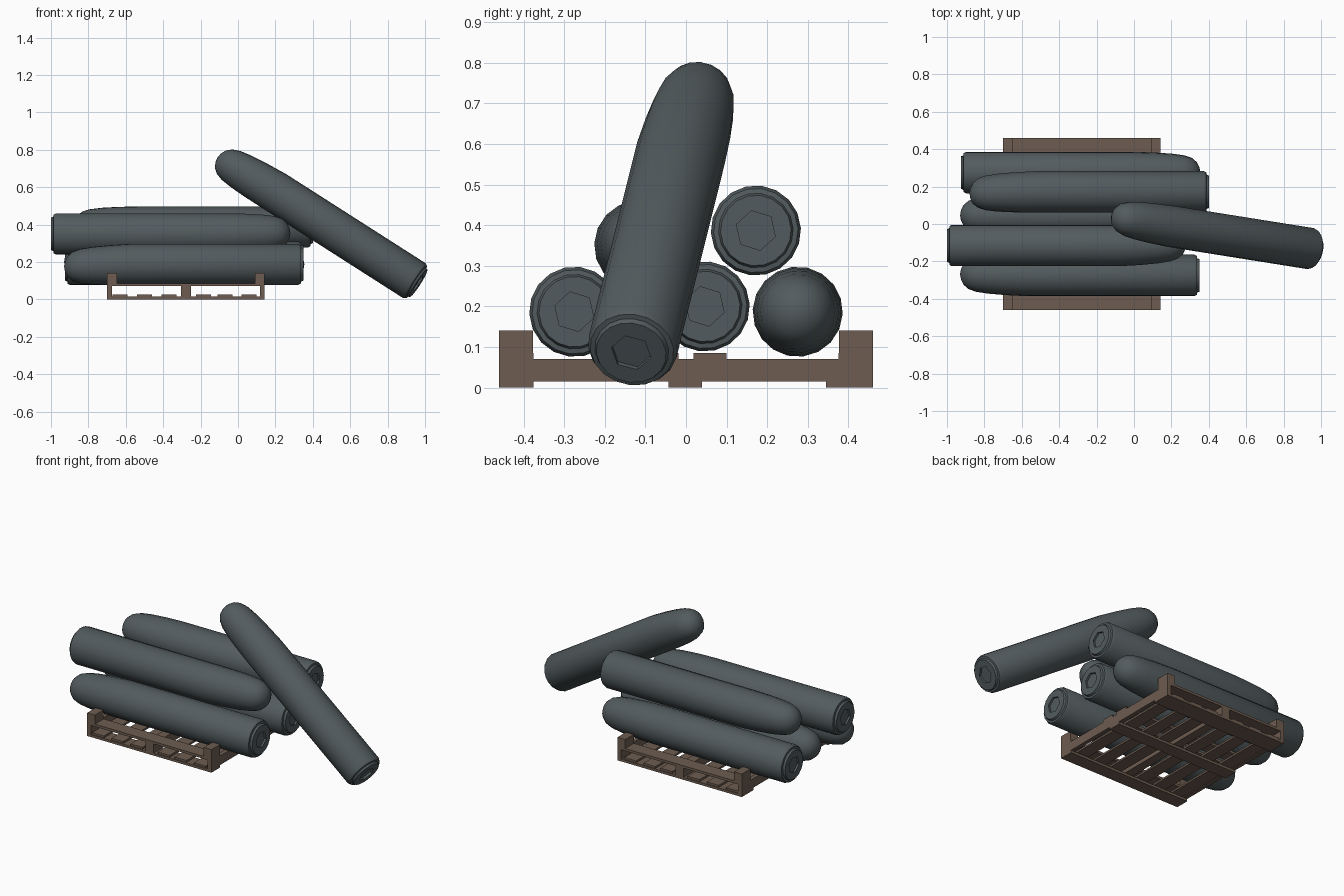
import bpy, bmesh, math
from mathutils import Vector

if "Cube" in bpy.data.objects:
    bpy.data.objects.remove(bpy.data.objects["Cube"])


def material(name, rgb):
    m = bpy.data.materials.new(name)
    m.diffuse_color = (*rgb, 1)
    m.use_nodes = True
    m.node_tree.nodes["Principled BSDF"].inputs["Base Color"].default_value = m.diffuse_color
    return m


steel = material("dark steel", (0.085, 0.105, 0.112))
wood = material("brown wood", (0.155, 0.107, 0.080))


def finish(name, bm, mat):
    bmesh.ops.recalc_face_normals(bm, faces=bm.faces)
    me = bpy.data.meshes.new(name)
    bm.to_mesh(me)
    bm.free()
    me.materials.append(mat)
    ob = bpy.data.objects.new(name, me)
    bpy.context.collection.objects.link(ob)
    return ob


def board(name, x0, x1, y0, y1, z0, z1):
    bm = bmesh.new()
    bmesh.ops.create_cube(bm, size=1)
    for v in bm.verts:
        v.co = ((x0 + x1) / 2 + v.co.x * (x1 - x0),
                (y0 + y1) / 2 + v.co.y * (y1 - y0),
                (z0 + z1) / 2 + v.co.z * (z1 - z0))
    return finish(name, bm, wood)


# Shell profile: (distance from base, radius, is hexagonal)
PROFILE = [(0.012, 0.050, True), (0.0, 0.050, True), (0.0, 0.087, False),
           (0.012, 0.092, False), (0.014, 0.104, False), (0.028, 0.111, False),
           (0.92, 0.111, False), (1.04, 0.107, False), (1.13, 0.101, False),
           (1.195, 0.092, False), (1.235, 0.078, False), (1.261, 0.056, False),
           (1.275, 0.028, False)]
LENGTH, SIDES = 1.28, 18


def shell(name, base, direction, bend=(0, 0, 0)):
    base, d, bend = Vector(base), Vector(direction).normalized(), Vector(bend)
    u = d.cross(Vector((0, 0, 1))).normalized()
    w = d.cross(u)

    def centre(t):
        return base + d * t + bend * max(0, (t - 0.92) / 0.36)

    bm = bmesh.new()
    rings = []
    for t, r, hexagon in PROFILE:
        ring = []
        for i in range(SIDES):
            a = math.tau * i / SIDES
            k = r
            if hexagon:  # points placed along the six straight sides
                k *= math.cos(math.pi / 6) / math.cos(a % (math.pi / 3) - math.pi / 6)
            ring.append(bm.verts.new(centre(t) + (u * math.cos(a + 0.3) + w * math.sin(a + 0.3)) * k))
        rings.append(ring)
    for r0, r1 in zip(rings, rings[1:]):
        for i in range(SIDES):
            j = (i + 1) % SIDES
            bm.faces.new((r0[i], r0[j], r1[j], r1[i]))
    bm.faces.new(rings[0])
    tip = bm.verts.new(centre(LENGTH))
    for i in range(SIDES):
        bm.faces.new((rings[-1][i], rings[-1][(i + 1) % SIDES], tip))
    ob = finish(name, bm, steel)
    bpy.ops.object.select_all(action='DESELECT')
    ob.select_set(True)
    bpy.context.view_layer.objects.active = ob
    bpy.ops.object.shade_smooth_by_angle(angle=math.radians(32))


# Stacked shells and the one leaning on the pile
shell("shell_lower_front", (0.35, -0.275, 0.187), (-1, 0, 0), (0, 0.006, -0.012))
shell("shell_lower_middle", (0.35, 0.046, 0.20), (-1, 0, 0))
shell("shell_lower_back", (-0.925, 0.275, 0.187), (1, 0, 0))
shell("shell_upper_back", (0.40, 0.172, 0.387), (-1, 0, 0), (0, -0.008, 0.004))
shell("shell_upper_front", (-1.0, -0.115, 0.35), (1, 0, 0), (0, 0.01, 0.005))
shell("shell_leaning", (0.965, -0.135, 0.086), (-1.08, 0.172, 0.69), (-0.005, 0.004, -0.01))

# Pallet: skids along the ground
for i, (y0, y1) in enumerate(((-0.46, -0.375), (-0.043, 0.04), (0.345, 0.46))):
    board(f"skid_{i}", -0.70, 0.142, y0, y1, 0, 0.015)
# Lower cross boards
for i, x in enumerate((-0.63, -0.50, -0.37, -0.185, -0.07, 0.06)):
    board(f"lower_board_{i}", x - 0.04, x + 0.04, -0.455, 0.455, 0.015, 0.027)
# Stringers
for i, (x0, x1) in enumerate(((-0.70, -0.675), (-0.305, -0.25), (0.117, 0.142))):
    board(f"stringer_{i}", x0, x1, -0.46, 0.46, 0.015, 0.071)
# Upper boards
for i, (y0, y1) in enumerate(((-0.46, -0.375), (-0.10, -0.018), (0.018, 0.10), (0.375, 0.46))):
    board(f"upper_board_{i}", -0.70, 0.142, y0, y1, 0.071, 0.086)
# Corner stops
for x0, x1 in ((-0.70, -0.648), (0.09, 0.142)):
    for y0, y1 in ((-0.46, -0.377), (0.377, 0.46)):
        board("corner_stop", x0, x1, y0, y1, 0.086, 0.141)
